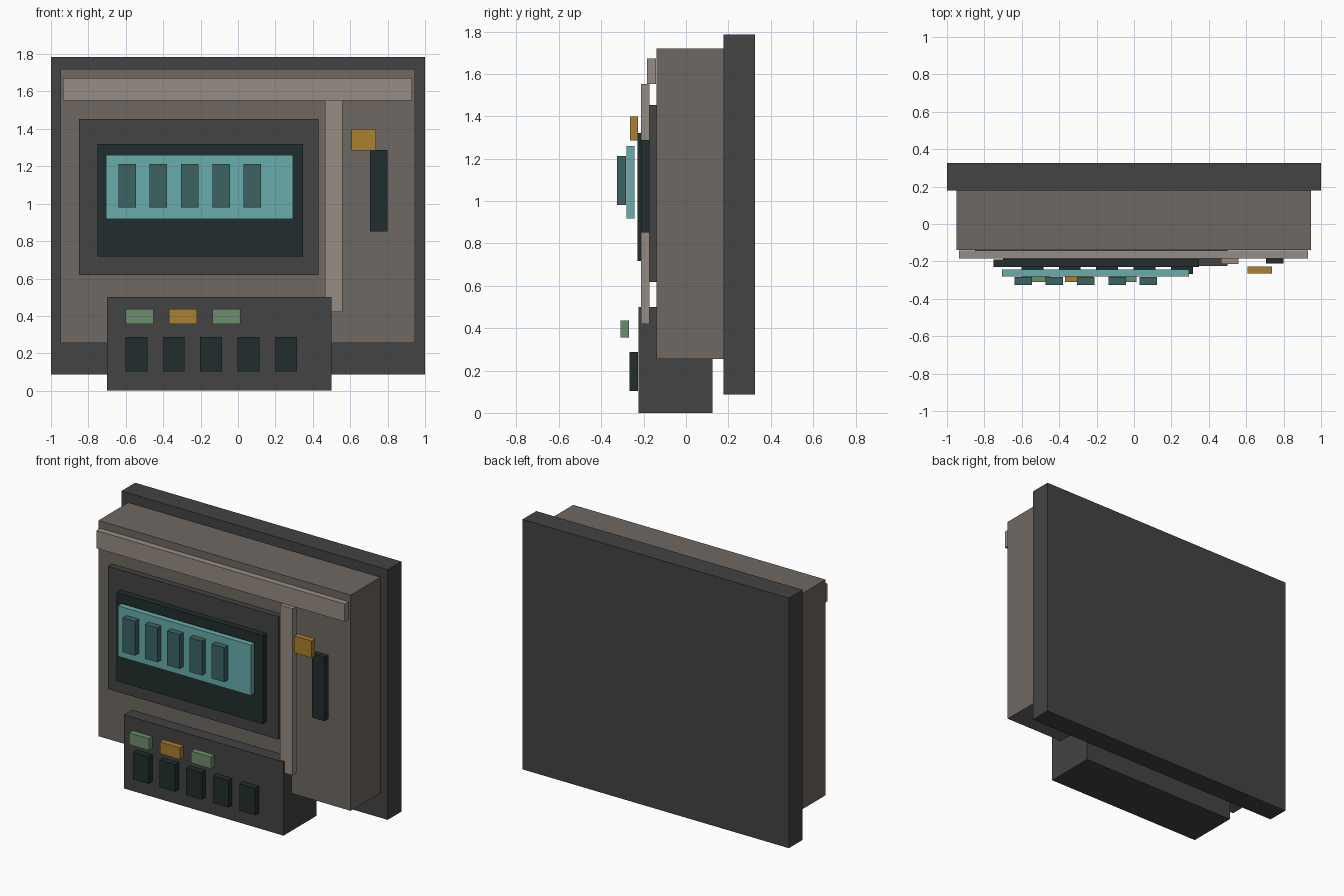
import bpy

cube = bpy.data.objects.get("Cube")
if cube:
    bpy.data.objects.remove(cube, do_unlink=True)


def material(name, r, g, b):
    mat = bpy.data.materials.new(name)
    mat.use_nodes = True
    mat.diffuse_color = (r, g, b, 1)
    for node in mat.node_tree.nodes:
        if node.type == 'BSDF_PRINCIPLED':
            node.inputs["Base Color"].default_value = (r, g, b, 1)
    return mat


charcoal = material("charcoal", 0.056, 0.056, 0.056)
warm_grey = material("warm grey", 0.156, 0.138, 0.122)
light_trim = material("light trim", 0.31, 0.266, 0.227)
dark_glass = material("dark glass", 0.016, 0.027, 0.027)
cyan = material("screen cyan", 0.138, 0.413, 0.413)
teal = material("dim teal", 0.045, 0.127, 0.127)
green = material("button green", 0.15, 0.275, 0.15)
amber = material("amber", 0.402, 0.216, 0.026)


def box(name, mat, x, y, z):
    """Flat-sided block spanning the given (low, high) ranges."""
    bpy.ops.mesh.primitive_cube_add(size=1)
    obj = bpy.context.object
    obj.name = obj.data.name = name
    spans = (x, y, z)
    for v in obj.data.vertices:
        v.co = [lo if c < 0 else hi for c, (lo, hi) in zip(v.co, spans)]
    obj.data.materials.append(mat)
    return obj


# Wall plate and main housing
box("back_plate", charcoal, (-1, 1), (0.178, 0.325), (0.087, 1.785))
box("housing", warm_grey, (-0.95, 0.945), (-0.14, 0.178), (0.255, 1.72))

# Raised trim strips
box("top_trim", light_trim, (-0.935, 0.93), (-0.184, -0.142), (1.552, 1.672))
box("vertical_trim", light_trim, (0.465, 0.56), (-0.213, -0.173), (0.42, 1.552))

# Display, layered towards the front
box("display_frame", charcoal, (-0.85, 0.43), (-0.182, -0.14), (0.618, 1.452))
box("display_bezel", dark_glass, (-0.752, 0.347), (-0.23, -0.189), (0.718, 1.32))
box("display_screen", cyan, (-0.706, 0.294), (-0.281, -0.242), (0.917, 1.26))
for i in range(5):
    x = -0.64 + i * 0.1675
    box(f"display_bar_{i + 1}", teal, (x, x + 0.094), (-0.325, -0.284), (0.98, 1.213))

# Slot and indicator on the side strip
box("card_slot", dark_glass, (0.705, 0.8), (-0.212, -0.173), (0.852, 1.287))
box("slot_indicator", amber, (0.607, 0.738), (-0.264, -0.226), (1.285, 1.4))

# Control panel with its keys and buttons
box("control_panel", charcoal, (-0.7, 0.5), (-0.225, 0.126), (0, 0.5))
for i in range(5):
    x = -0.602 + i * 0.2
    box(f"panel_key_{i + 1}", dark_glass, (x, x + 0.117), (-0.267, -0.227), (0.104, 0.288))
for i, mat in enumerate((green, amber, green)):
    x = -0.602 + i * 0.233
    box(f"panel_button_{i + 1}", mat, (x, x + 0.15), (-0.309, -0.27), (0.356, 0.436))
